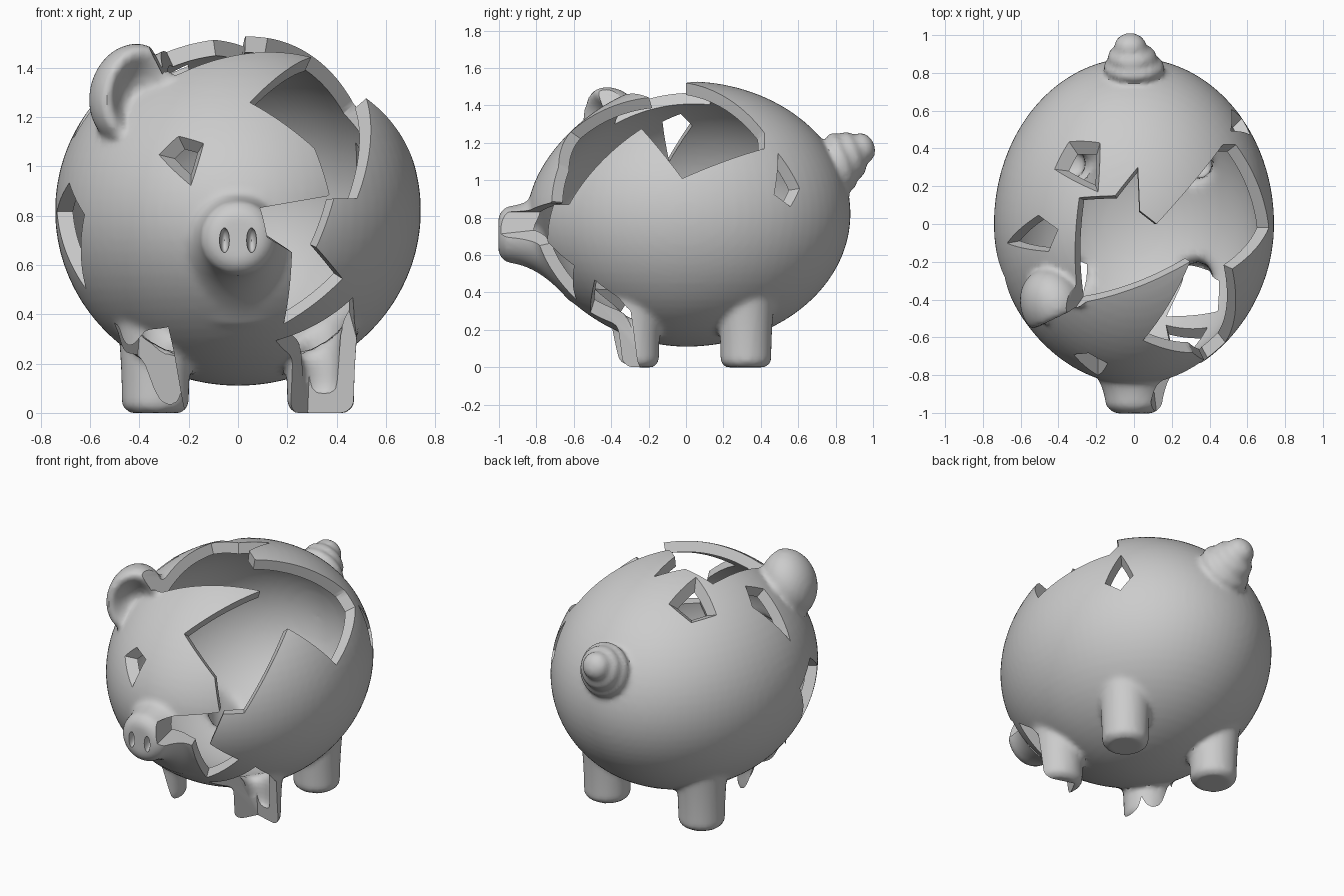
import bpy, bmesh, math
from mathutils import Vector, Matrix

if "Cube" in bpy.data.objects:
    bpy.data.objects.remove(bpy.data.objects["Cube"])

C = Vector((0, 0, 0.82))          # middle of the hollow body
RX, RZ, FRONT, BACK = 0.742, 0.71, 0.85, 0.88
WALL = 0.065


def new_object(name, bm):
    bmesh.ops.recalc_face_normals(bm, faces=bm.faces)
    me = bpy.data.meshes.new(name)
    bm.to_mesh(me)
    bm.free()
    ob = bpy.data.objects.new(name, me)
    bpy.context.collection.objects.link(ob)
    return ob


def apply(ob, kind, **props):
    m = ob.modifiers.new(kind, kind)
    for k, v in props.items():
        setattr(m, k, v)
    bpy.context.view_layer.objects.active = ob
    bpy.ops.object.modifier_apply(modifier=m.name)


def cut(ob, cutter):
    cutter.hide_render = True
    apply(ob, 'BOOLEAN', operation='DIFFERENCE', solver='EXACT', object=cutter)
    bpy.data.objects.remove(cutter)


def ball(bm, centre, radii, shape=None, rot=None, seg=48):
    for v in bmesh.ops.create_uvsphere(bm, u_segments=seg, v_segments=seg // 2, radius=1)['verts']:
        p = shape(v.co) if shape else v.co
        p = Vector((p.x * radii[0], p.y * radii[1], p.z * radii[2]))
        v.co = Vector(centre) + (rot @ p if rot else p)


def lathe(bm, profile, place, seg=40):
    rings = [[bm.verts.new(place(r * math.cos(a), r * math.sin(a), h))
              for a in (2 * math.pi * i / seg for i in range(seg))] for r, h in profile]
    for a, b in zip(rings, rings[1:]):
        for i in range(seg):
            j = (i + 1) % seg
            bm.faces.new((a[i], a[j], b[j], b[i]))
    bm.faces.new(rings[0])
    bm.faces.new(rings[-1])


def flared(radius, flare, length, edge, steps=16):
    """Rounded peg from its free end (h = 0), flaring into the body."""
    out = []
    for i in range(steps + 1):
        t = i / steps
        bevel = edge * max(0, 1 - t * length / edge) ** 2
        out.append((radius - bevel + flare * t ** 2.2, length * t))
    return out


def egg(p):
    k = p.y * p.y
    if p.y < 0:
        return Vector((p.x * (1 - 0.05 * k), p.y, p.z * (1 - 0.14 * k) - 0.03 * k))
    return Vector((p.x, p.y * BACK / FRONT, p.z))


def dish(p):
    k = p.x * p.x + p.z * p.z
    return Vector((p.x, p.y * (1.1 * k - 0.1) if p.y < 0 else p.y, p.z))


def pig(name, d):
    """Whole pig volume, shrunk by d (the shrunk one becomes the cavity)."""
    bm = bmesh.new()
    ball(bm, C, (RX - d, FRONT - d, RZ - d), egg, seg=80)
    # snout
    lathe(bm, [(r - d, h + d) for r, h in flared(0.148, 0.21, 0.38, 0.05)],
          lambda x, y, h: (x, h - 1.003, y + 0.71))
    # legs
    for sx in (-1, 1):
        for ly in (-0.28, 0.32):
            lathe(bm, [(r - d * 0.9, h + d) for r, h in flared(0.136, 0.025, 0.42, 0.03)],
                  lambda x, y, h: (sx * 0.335 + x, ly + y, h))
    if d == 0:
        # curled tail
        for i, r in enumerate((0.163, 0.13, 0.085)):
            ball(bm, (-0.01 * i, 0.83 + 0.055 * i, 1.1 + 0.035 * i), (r, 0.07, r),
                 rot=Matrix.Rotation(0.35, 3, 'X'))
        # surviving ear, slightly hollowed at the front
        ball(bm, (-0.43, -0.43, 1.29), (0.165, 0.2, 0.21), dish,
             Matrix.Rotation(0.45, 3, 'Z') @ Matrix.Rotation(0.25, 3, 'Y'))
    ob = new_object(name, bm)
    apply(ob, 'REMESH', mode='VOXEL', voxel_size=0.028 if d else 0.018)
    apply(ob, 'SMOOTH', factor=0.5, iterations=4)
    return ob


def rest(*terms):
    return math.sqrt(max(0.0, 1 - sum(t * t for t in terms)))


# points on the body surface, picked from one view
def fr(x, z):
    return Vector((x, -FRONT * rest(x / RX, (z - C.z) / RZ), z))


def top(x, y, s=1):
    return Vector((x, y, C.z + s * RZ * rest(x / RX, y / (FRONT if y < 0 else BACK))))


def bot(x, y):
    return top(x, y, -1)


def side(y, z, s=1):
    return Vector((s * RX * rest(y / (FRONT if y < 0 else BACK), (z - C.z) / RZ), y, z))


def lside(y, z):
    return side(y, z, -1)


def shard(points, depth=0.0, tip=None):
    """Pyramid cutter whose tip lies between the body middle and the surface."""
    reach = 3 if depth == 0 else (1 if depth < 0.7 else 0.4)
    mean = sum(points, Vector()) / len(points)
    tip = Vector(tip) if tip else C + (mean - C) * depth
    bm = bmesh.new()
    a = bm.verts.new(tip)
    m = bm.verts.new(tip + (mean - tip).normalized() * reach)
    vs = [bm.verts.new(tip + (p - tip).normalized() * reach) for p in points]
    for p, q in zip(vs, vs[1:] + vs[:1]):
        bm.faces.new((a, p, q))
        bm.faces.new((m, q, p))
    return new_object("cutter", bm)


def kite(view, u, v, length, width, tilt):
    """Splinter-shaped outline with its long point in the tilt direction."""
    c, s = math.cos(math.radians(tilt)), math.sin(math.radians(tilt))
    return [view(u + a * c - b * s, v + a * s + b * c)
            for a, b in ((length, 0), (0, width), (-0.4 * length, 0), (0, -width))]


shell = pig("broken_pig_shell", 0)
cut(shell, pig("cavity", WALL))

# nostrils
for sx in (-1, 1):
    bm = bmesh.new()
    ball(bm, (sx * 0.055, -1, 0.7), (0.02, 0.05, 0.05), seg=24)
    cut(shell, new_object("nostril_cutter", bm))

# the big break: crown, upper right flank, right cheek, beside the snout
tongue, peak, valley = top(0.3, -0.2), side(-0.24, 1.28), side(-0.02, 1.01)
notch, corner = top(0.12, 0), top(0.54, 0.42)
cut(shell, shard([top(-0.3, -0.43), top(-0.29, 0.14), top(-0.1, 0.15), top(0.02, 0.3),
                  top(0.03, 0.07), notch, top(0.3, 0.15), tongue]))
cut(shell, shard([notch, top(0.47, 0.42), corner, valley, peak, tongue]))
cut(shell, shard([tongue, top(0.4, -0.1), peak, fr(0.49, 0.87), fr(0.38, 0.87),
                  fr(0.32, 1.08), fr(0.05, 1.28)]))
cut(shell, shard([fr(0.37, 0.88), fr(0.08, 0.83), fr(0.1, 0.73), fr(0.22, 0.65),
                  fr(0.19, 0.35), fr(0.43, 0.54), fr(0.32, 0.67), fr(0.41, 0.93)]))

# small breaks: eye, back crown, left shoulder, left flank, right rear
cut(shell, shard(kite(fr, -0.235, 1.08, 0.17, 0.11, -75), 0.83))
cut(shell, shard(kite(top, -0.3, 0.36, 0.22, 0.14, -60), 0.8))
cut(shell, shard(kite(top, -0.48, -0.05, 0.2, 0.1, 195), 0.5))
cut(shell, shard(kite(lside, -0.28, 0.81, 0.31, 0.17, -88)))
cut(shell, shard(kite(side, 0.54, 0.94, 0.21, 0.07, 103), 0.6))
# front legs: left one knocked off, right one split
cut(shell, shard(kite(bot, -0.37, -0.25, 0.29, 0.14, -72), tip=(-0.36, -0.29, 0.9)))
cut(shell, shard(kite(bot, 0.38, -0.36, 0.28, 0.16, 214), tip=(0.32, -0.32, 0.9)))

bpy.ops.object.select_all(action='DESELECT')
shell.select_set(True)
bpy.context.view_layer.objects.active = shell
bpy.ops.object.shade_smooth_by_angle(angle=math.radians(35))
